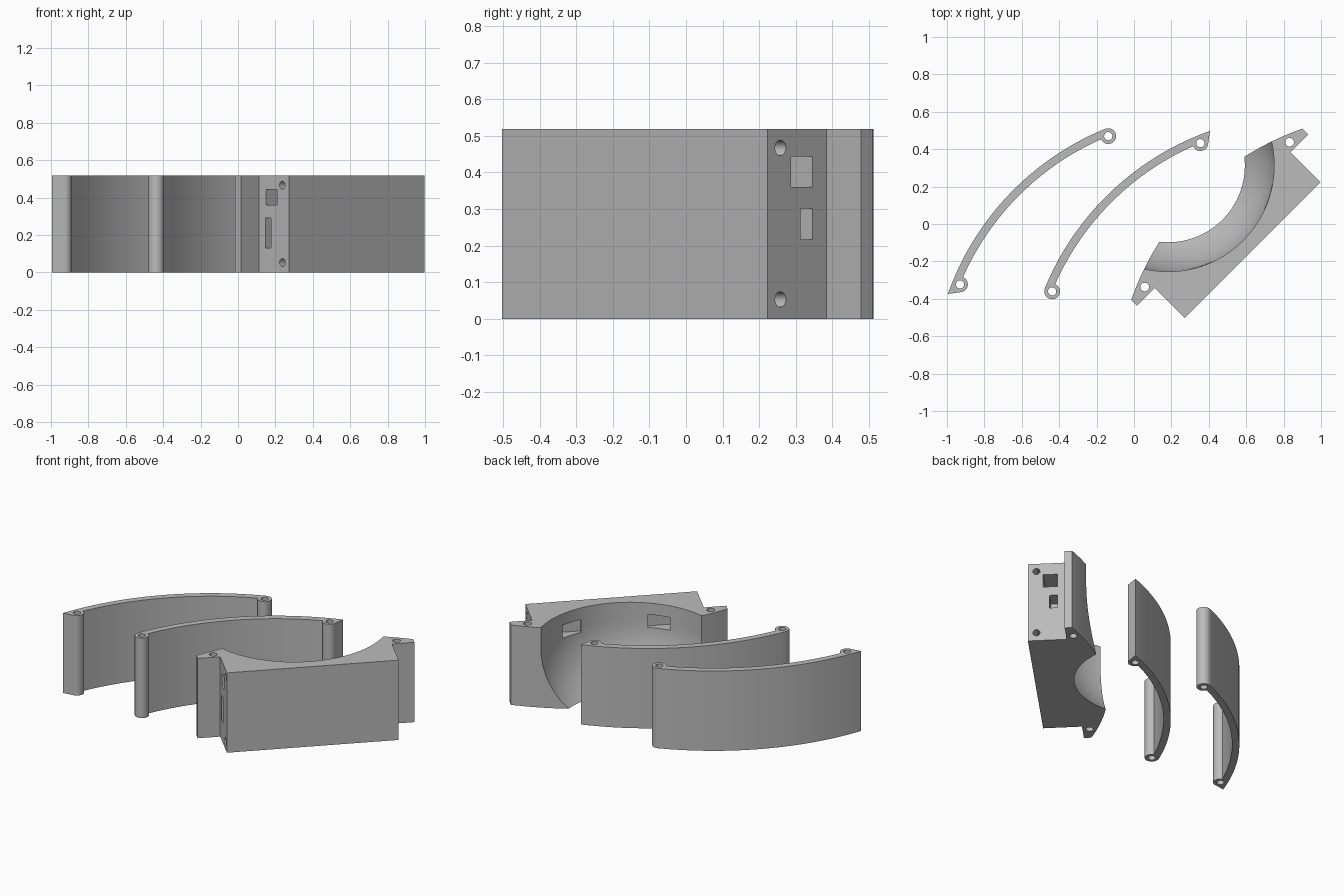
import bpy, bmesh, math
from mathutils import Matrix, Vector

if "Cube" in bpy.data.objects:
    bpy.data.objects.remove(bpy.data.objects["Cube"])

H = 0.518                       # common height
R = 1.494                       # outer curve radius
grey = bpy.data.materials.new("plain_grey")
grey.diffuse_color = (0.5, 0.5, 0.5, 1)
grey.use_nodes = True
grey.node_tree.nodes["Principled BSDF"].inputs["Base Color"].default_value = grey.diffuse_color


def frame(x, y):
    """Local frame turned 45 degrees: u along the length, v towards the outer curve."""
    return Matrix.Translation((x, y, 0)) @ Matrix.Rotation(math.radians(45), 4, 'Z')


def finish(bm, name, mat):
    bmesh.ops.recalc_face_normals(bm, faces=bm.faces)
    me = bpy.data.meshes.new(name)
    bm.to_mesh(me)
    bm.free()
    ob = bpy.data.objects.new(name, me)
    ob.matrix_world = mat
    me.materials.append(grey)
    bpy.context.collection.objects.link(ob)
    return ob


def prism(name, pts, mat, z0=0.0, z1=H):
    bm = bmesh.new()
    face = bm.faces.new([bm.verts.new((u, v, z0)) for u, v in pts])
    ext = bmesh.ops.extrude_face_region(bm, geom=[face])
    top = [g for g in ext['geom'] if isinstance(g, bmesh.types.BMVert)]
    bmesh.ops.translate(bm, verts=top, vec=(0, 0, z1 - z0))
    return finish(bm, name, mat)


def arc(cu, cv, r, a0, a1, n):
    """Points on a circle between two angles in radians."""
    return [(cu + r * math.cos(a0 + (a1 - a0) * i / n),
             cv + r * math.sin(a0 + (a1 - a0) * i / n)) for i in range(n + 1)]


def rod(u, v, r, mat):
    return prism("cutter", arc(u, v, r, 0, 2 * math.pi, 24)[:-1], mat, -0.1, H + 0.1)


def side_rod(u0, u1, v, z, r, mat):
    bm = bmesh.new()
    m = Matrix.Translation(((u0 + u1) / 2, v, z)) @ Matrix.Rotation(math.pi / 2, 4, 'Y')
    bmesh.ops.create_cone(bm, cap_ends=True, segments=24, radius1=r, radius2=r,
                          depth=abs(u1 - u0), matrix=m)
    return finish(bm, "cutter", mat)


def block(u0, u1, v0, v1, z0, z1, mat):
    return prism("cutter", [(u0, v0), (u1, v0), (u1, v1), (u0, v1)], mat, z0, z1)


def cut(ob, cutters):
    bpy.context.view_layer.objects.active = ob
    for c in cutters:
        mod = ob.modifiers.new("cut", 'BOOLEAN')
        mod.operation, mod.solver, mod.object = 'DIFFERENCE', 'EXACT', c
        bpy.ops.object.modifier_apply(modifier=mod.name)
        bpy.data.objects.remove(c)
    bpy.ops.object.select_all(action='DESELECT')
    ob.select_set(True)
    bpy.ops.object.shade_smooth_by_angle(angle=math.radians(30))


# --- curved shells with screw bosses, one pointed end each ---
def shell(name, x, y, flip):
    bu, cv, br = 0.5605, -1.339, 0.042
    phi = math.atan2(bu, -cv)
    ri = math.hypot(bu, cv)
    half = 2 * math.asin(br / (2 * ri))          # where the inner face meets a boss
    q = math.pi / 2
    a_corner = q + math.asin(0.643 / R)
    pts = arc(0, cv, R, a_corner, q - phi, 48)   # outer face
    s = (ri * math.cos(q - phi + half), cv + ri * math.sin(q - phi + half))
    a_in = math.atan2(s[1], s[0] - bu)
    pts += arc(bu, 0, br, q - phi, a_in - 2 * math.pi, 20)[1:]   # round end boss
    pts += arc(0, cv, ri, q - phi + half, q + phi - half, 48)[1:]  # inner face
    a_s = math.pi - a_in
    pts += arc(-bu, 0, br, a_s, math.radians(-135), 14)[1:]      # pointed end boss
    k = -1 if flip else 1
    m = frame(x, y)
    ob = prism(name, [(k * u, v) for u, v in pts], m)
    cut(ob, [rod(s * bu, 0, 0.022, m) for s in (-1, 1)])


shell("outer_cover_shell", -0.534, 0.0735, False)
shell("inner_cover_shell", -0.0415, 0.036, True)

# --- main housing: box with two wings and a curved outer face ---
m = frame(0.635, -0.14)
L, W, VW = 0.513, 0.647, 0.228
cv = 0.272 - math.sqrt(R * R - W * W)
a = math.asin(W / R)
outline = [(-W, VW), (-L, VW), (-L, 0), (L, 0), (L, VW), (W, VW)]
outline += arc(0, cv, R, math.pi / 2 - a, math.pi / 2 + a, 64)
housing = prism("main_housing", outline, m)

# round bowl: ball below, straight wall above
BR, BZ, BV = 0.567, 0.391, 0.64
bm = bmesh.new()
prof = [(BR * math.sin(t * math.pi / 48), BZ - BR * math.cos(t * math.pi / 48)) for t in range(25)]
prof += [(BR, H + 0.1), (0, H + 0.1)]
vs = [bm.verts.new((r, 0, z)) for r, z in prof]
es = [bm.edges.new(p) for p in zip(vs, vs[1:])]
bmesh.ops.spin(bm, geom=vs + es, cent=(0, 0, 0), axis=(0, 0, 1),
               angle=2 * math.pi, steps=96, use_duplicate=False)
bmesh.ops.remove_doubles(bm, verts=bm.verts, dist=1e-4)
bmesh.ops.translate(bm, verts=bm.verts, vec=(0, BV, 0))
cutters = [finish(bm, "cutter", m)]

# wing screw holes, end-face screw holes and connector openings
for s in (-1, 1):
    cutters.append(rod(s * 0.5475, 0.269, 0.023, m))
    for z in (0.053, 0.467):
        cutters.append(side_rod(s * 0.40, s * 0.53, 0.05, z, 0.021, m))
    cutters.append(block(s * 0.20, s * 0.53, 0.09, 0.173, 0.36, 0.443, m))
cutters.append(block(0.41, 0.53, 0.127, 0.173, 0.217, 0.302, m))
cutters.append(block(-0.53, -0.41, 0.135, 0.178, 0.13, 0.29, m))
cut(housing, cutters)
